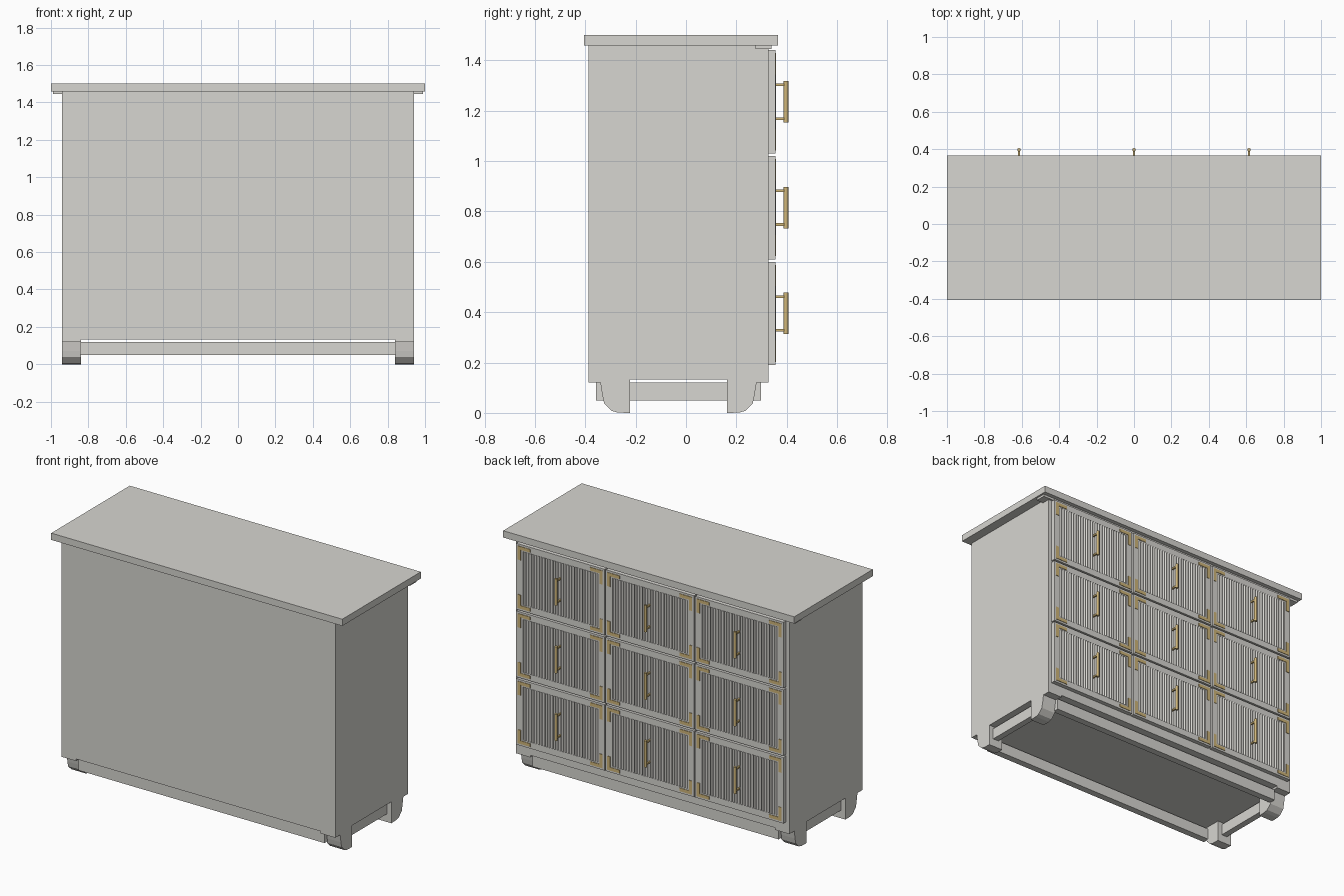
import bpy, bmesh, math
from mathutils import Vector

if "Cube" in bpy.data.objects:
    bpy.data.objects.remove(bpy.data.objects["Cube"], do_unlink=True)

def material(name, rgb):
    m = bpy.data.materials.new(name)
    m.use_nodes = True
    m.diffuse_color = (*rgb, 1)
    m.node_tree.nodes["Principled BSDF"].inputs["Base Color"].default_value = (*rgb, 1)
    return m

GREY = material("warm grey paint", (0.68, 0.67, 0.635))
BRASS = material("brass", (0.62, 0.46, 0.19))

def finish(bm, name, mat):
    bmesh.ops.recalc_face_normals(bm, faces=bm.faces)
    me = bpy.data.meshes.new(name)
    bm.to_mesh(me)
    bm.free()
    me.materials.append(mat)
    ob = bpy.data.objects.new(name, me)
    bpy.context.collection.objects.link(ob)
    return ob

def add_box(bm, x0, x1, y0, y1, z0, z1):
    vs = bmesh.ops.create_cube(bm, size=1)["verts"]
    for v in vs:
        v.co = Vector(((x0 + x1) / 2 + v.co.x * (x1 - x0),
                       (y0 + y1) / 2 + v.co.y * (y1 - y0),
                       (z0 + z1) / 2 + v.co.z * (z1 - z0)))

def boxes(name, mat, *dims):
    bm = bmesh.new()
    for d in dims:
        add_box(bm, *d)
    return finish(bm, name, mat)

def extrude(bm, pts, offset):
    """Prism from a closed 3D outline."""
    face = bm.faces.new([bm.verts.new(p) for p in pts])
    new = bmesh.ops.extrude_face_region(bm, geom=[face])["geom"]
    bmesh.ops.translate(bm, vec=offset, verts=[g for g in new if isinstance(g, bmesh.types.BMVert)])

# Carcass, top and trim under the overhang
MID = -0.03
boxes("carcass", GREY, (-0.94, 0.94, -0.388, 0.328, 0.133, 1.458))
boxes("top_slab", GREY, (-1, 1, -0.405, 0.366, 1.458, 1.5))
boxes("top_trim", GREY, (-0.988, 0.988, 0.276, 0.34, 1.444, 1.458))

# Curved legs, y measured outward from the middle of the carcass
LEG = [(0.192, 0), (0.24, 0.001), (0.265, 0.008), (0.295, 0.038),
       (0.302, 0.07), (0.31, 0.12), (0.358, 0.12), (0.358, 0.133), (0.192, 0.133)]
for sx, side in ((1, "left"), (-1, "right")):
    for sy, end in ((-1, "front"), (1, "back")):
        bm = bmesh.new()
        extrude(bm, [(sx * 0.84, MID + sy * y, z) for y, z in LEG], (sx * 0.1, 0, 0))
        finish(bm, f"{end}_{side}_leg", GREY)
    boxes(f"{side}_stretcher", GREY,
          (sx * 0.89 - 0.02, sx * 0.89 + 0.02, MID - 0.2, MID + 0.2, 0.05, 0.12))
for sy, end in ((-1, "front"), (1, "back")):
    a, b = sorted((MID + sy * 0.285, MID + sy * 0.328))
    boxes(f"{end}_stretcher", GREY, (-0.845, 0.845, a, b, 0.05, 0.12))

# Drawers
W, H = 0.303, 0.205          # half size of a drawer
FX, FZ = 0.045, 0.04         # frame widths
BACK, FACE = 0.326, 0.355
GROOVE, CREST = 0.345, 0.358
RIBS = 28

def drawer(cx, cz, tag):
    x0, x1, z0, z1 = cx - W, cx + W, cz - H, cz + H
    boxes(f"drawer_frame_{tag}", GREY,
          (x0, x0 + FX, BACK, FACE, z0, z1), (x1 - FX, x1, BACK, FACE, z0, z1),
          (x0 + FX, x1 - FX, BACK, FACE, z0, z0 + FZ),
          (x0 + FX, x1 - FX, BACK, FACE, z1 - FZ, z1))

    # fluted panel: one scalloped section swept upward
    left, step = x0 + FX, 2 * (W - FX) / RIBS
    pts = [(left, BACK, z0 + FZ)]
    for i in range(RIBS):
        for k in range(6):
            t = math.pi * k / 6
            pts.append((left + step * (i + 0.5 - 0.5 * math.cos(t)),
                        GROOVE + (CREST - GROOVE) * math.sin(t), z0 + FZ))
    pts += [(x1 - FX, GROOVE, z0 + FZ), (x1 - FX, BACK, z0 + FZ)]
    bm = bmesh.new()
    extrude(bm, pts, (0, 0, 2 * (H - FZ)))
    finish(bm, f"fluted_panel_{tag}", GREY)

    # L-shaped corner plates
    bm = bmesh.new()
    for sx in (-1, 1):
        for sz in (-1, 1):
            ell = [(0, 0), (0.085, 0), (0.085, 0.02), (0.02, 0.02), (0.02, 0.085), (0, 0.085)]
            extrude(bm, [(cx + sx * (W - 0.012 - a), FACE - 0.002, cz + sz * (H - 0.012 - b))
                         for a, b in ell], (0, 0.005, 0))
    finish(bm, f"corner_plates_{tag}", BRASS)

    # upright bar handle on two posts
    bm = bmesh.new()
    bar = bmesh.ops.create_cone(bm, cap_ends=True, segments=12, radius1=0.009, radius2=0.009, depth=0.165)
    bmesh.ops.translate(bm, vec=(cx, 0.397, cz), verts=bar["verts"])
    for s in (-1, 1):
        add_box(bm, cx - 0.005, cx + 0.005, 0.335, 0.397, cz + s * 0.067 - 0.005, cz + s * 0.067 + 0.005)
    finish(bm, f"handle_{tag}", BRASS)

for row in range(3):
    for col in range(3):
        drawer((col - 1) * 0.615, 0.395 + row * 0.42, f"{row + 1}_{col + 1}")
